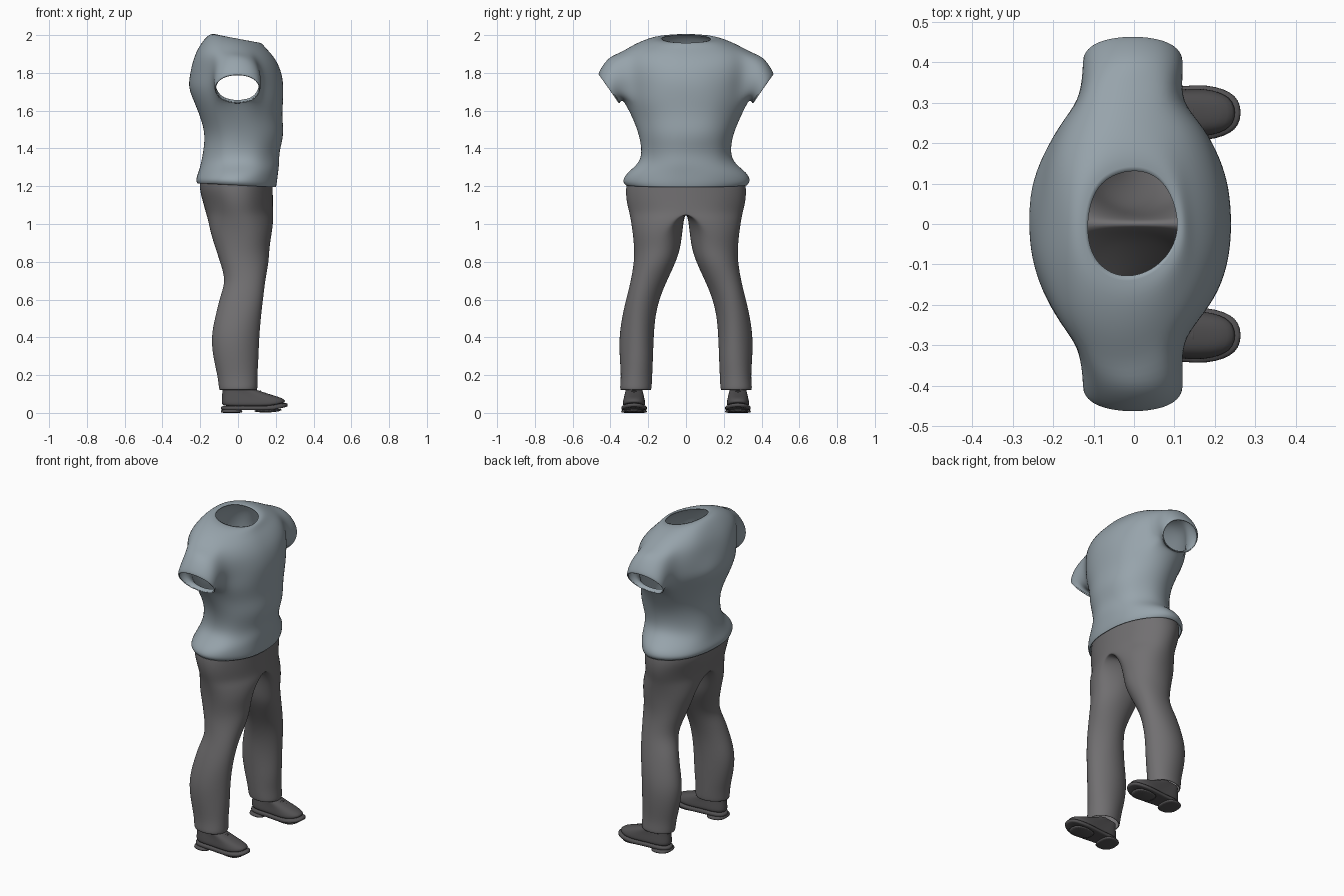
import bpy, bmesh, math
from mathutils import Vector, noise

cube = bpy.data.objects.get("Cube")
if cube:
    bpy.data.objects.remove(cube)


def material(name, rgb):
    m = bpy.data.materials.new(name)
    m.use_nodes = True
    m.diffuse_color = (*rgb, 1)
    m.node_tree.nodes["Principled BSDF"].inputs["Base Color"].default_value = (*rgb, 1)
    return m


SHIRT = material("blue grey cotton", (0.31, 0.37, 0.41))
TROUSER = material("grey cloth", (0.165, 0.16, 0.165))
LEATHER = material("dark grey leather", (0.085, 0.082, 0.085))


def finish(bm, name, mat, levels=2, mirror=False, thick=0.0):
    bmesh.ops.recalc_face_normals(bm, faces=bm.faces)
    mesh = bpy.data.meshes.new(name)
    bm.to_mesh(mesh)
    bm.free()
    mesh.materials.append(mat)
    ob = bpy.data.objects.new(name, mesh)
    bpy.context.collection.objects.link(ob)
    if mirror:
        mod = ob.modifiers.new("mirror", 'MIRROR')
        mod.use_axis = (False, True, False)
        mod.merge_threshold = 0.0005
    if levels:
        mod = ob.modifiers.new("smooth", 'SUBSURF')
        mod.levels = mod.render_levels = levels
    if thick:
        mod = ob.modifiers.new("cloth", 'SOLIDIFY')
        mod.thickness = thick
        mod.offset = -1
    mesh.shade_smooth()
    return ob


def bridge(bm, a, b):
    n = len(a)
    return [bm.faces.new((a[i], a[(i + 1) % n], b[(i + 1) % n], b[i])) for i in range(n)]


def crumple(bm, amount, scale):
    # soft cloth folds
    for v in bm.verts:
        if v.co.y > 0.001 or amount > 0.01:
            d = noise.noise_vector(v.co * scale) * amount
            v.co += Vector((d.x, d.y if abs(v.co.y) > 0.03 else 0, 0))


# Shirt: body rings (height, back, front, half width, forward drop)
BODY = [(1.205, -0.22, 0.205, 0.325, 0.05), (1.225, -0.228, 0.21, 0.345, 0.05),
        (1.27, -0.212, 0.215, 0.325, 0), (1.32, -0.195, 0.225, 0.255, 0),
        (1.38, -0.185, 0.225, 0.235, 0), (1.47, -0.178, 0.248, 0.25, 0),
        (1.56, -0.20, 0.235, 0.285, 0), (1.645, -0.235, 0.24, 0.325, 0),
        (1.72, -0.268, 0.245, 0.335, 0), (1.78, -0.26, 0.24, 0.345, 0),
        (1.845, -0.245, 0.22, 0.355, 0), (1.905, -0.225, 0.18, 0.35, 0.03),
        (1.95, -0.19, 0.145, 0.275, 0.12), (1.983, -0.15, 0.125, 0.18, 0.18),
        (1.98, -0.118, 0.108, 0.13, 0.2)]
SEG, FIRST, SPAN = 24, 7, 4
bm = bmesh.new()
rows = []
for z, back, front, half, drop in BODY:
    mid, a = (back + front) / 2, (front - back) / 2
    ring = []
    for i in range(SEG):
        t = math.tau * i / SEG
        x = mid + a * math.cos(t)
        ring.append(bm.verts.new((x, half * math.sin(t), z - drop * x)))
    rows.append(ring)
for r in range(len(rows) - 1):
    for i in range(SEG):
        hole = FIRST <= r < FIRST + SPAN and i % 12 in range(4, 8)
        if not hole:
            j = (i + 1) % SEG
            bm.faces.new((rows[r][i], rows[r][j], rows[r + 1][j], rows[r + 1][i]))
crumple(bm, 0.012, 6)

# Short sleeves grow from the arm openings: (y, z, half lean, half height, half depth)
SLEEVE = [(0.372, 1.772, 0.035, 0.12, 0.128), (0.405, 1.73, 0.05, 0.095, 0.128),
          (0.412, 1.715, 0.056, 0.078, 0.124), (0.405, 1.717, 0.054, 0.073, 0.118)]
path = [(c, 0) for c in range(4)] + [(4, r) for r in range(4)]
path += [(4 - c, 4 - r) for c, r in path]
for side in (1, -1):
    start = 4 if side > 0 else 16
    loop = [rows[FIRST + r][start + c] for c, r in path]
    for y, z, lean, high, deep in SLEEVE:
        ring = []
        for c, r in path:
            d = Vector(((2 - c) * side, r - 2)).normalized()
            ring.append(bm.verts.new((d.x * deep - 0.003, side * (y + lean * d.y), z + high * d.y)))
        bridge(bm, loop, ring)
        loop = ring
finish(bm, "shirt", SHIRT, thick=0.005)

# Trousers: (height, back, front, centre, inner, outer)
LEG = [(1.25, -0.20, 0.185, 0, 0, 0.315), (1.19, -0.208, 0.188, 0, 0, 0.325),
       (1.12, -0.188, 0.188, 0, 0, 0.318), (1.06, -0.172, 0.188, 0, 0, 0.303),
       (1.02, -0.158, 0.19, 0.07, 0.012, 0.295), (0.95, -0.142, 0.182, 0.13, 0.018, 0.284),
       (0.87, -0.12, 0.165, 0.15, 0.03, 0.274), (0.80, -0.10, 0.165, 0.165, 0.055, 0.276),
       (0.70, -0.068, 0.145, 0.20, 0.10, 0.298), (0.62, -0.09, 0.138, 0.23, 0.135, 0.318),
       (0.52, -0.12, 0.125, 0.25, 0.163, 0.338), (0.40, -0.145, 0.113, 0.26, 0.172, 0.353),
       (0.28, -0.13, 0.108, 0.26, 0.176, 0.35), (0.19, -0.112, 0.106, 0.262, 0.18, 0.345),
       (0.13, -0.105, 0.11, 0.265, 0.183, 0.35), (0.122, -0.10, 0.105, 0.265, 0.187, 0.345)]
bm = bmesh.new()
prev = None
for z, back, front, mid, inner, outer in LEG:
    ring = []
    for i in range(20):
        t = math.tau * i / 20
        s = math.sin(t)
        reach = outer - mid if s > 0 else mid - inner
        y = mid + reach * s
        ring.append(bm.verts.new(((back + front) / 2 + (front - back) / 2 * math.cos(t),
                                  0 if y < 1e-5 else y, z)))
    if prev:
        bridge(bm, prev, ring)
    prev = ring
# open the middle above the crotch so both halves join
flat = [f for f in bm.faces if all(v.co.y < 1e-4 for v in f.verts)]
bmesh.ops.delete(bm, geom=flat, context='FACES')
crumple(bm, 0.008, 7)
finish(bm, "trousers", TROUSER, mirror=True, thick=0.004)


# Shoes
def shoe_ring(bm, back, front, half, z, lift, waist=0.2):
    ring = []
    for i in range(20):
        t = math.tau * i / 20
        c, s = math.cos(t), math.sin(t)
        x = (back + front) / 2 + (front - back) / 2 * math.copysign(abs(c) ** 0.8, c)
        u = (x - back) / (front - back)
        w = half * (1 - waist * math.exp(-((u - 0.38) / 0.2) ** 2) - 0.12 * (1 - u))
        y = 0.275 + w * math.copysign(abs(s) ** 0.75, s)
        ring.append(bm.verts.new((x, y, z + lift * max(0, u - 0.7) ** 2)))
    return ring


def shoe_part(name, rings, waist=0.2, levels=1):
    bm = bmesh.new()
    loops = [shoe_ring(bm, *r, waist) for r in rings]
    for a, b in zip(loops, loops[1:]):
        bridge(bm, a, b)
    bm.faces.new(loops[0])
    bm.faces.new(loops[-1])
    return finish(bm, name, LEATHER, levels, mirror=True)


shoe_part("shoe_uppers", [(-0.083, 0.25, 0.066, 0.03, 0.2), (-0.088, 0.255, 0.068, 0.05, 0.15),
                          (-0.088, 0.238, 0.064, 0.07, 0.1), (-0.086, 0.19, 0.058, 0.092, 0),
                          (-0.084, 0.125, 0.052, 0.113, 0), (-0.084, 0.075, 0.05, 0.13, 0),
                          (-0.082, 0.055, 0.046, 0.143, 0), (-0.07, 0.04, 0.036, 0.143, 0),
                          (-0.065, 0.035, 0.032, 0.125, 0)])
shoe_part("shoe_soles", [(-0.088, 0.258, 0.072, 0.013, 0.2), (-0.092, 0.266, 0.077, 0.016, 0.2),
                         (-0.092, 0.266, 0.077, 0.034, 0.2), (-0.088, 0.26, 0.072, 0.037, 0.2)])
shoe_part("shoe_heels", [(-0.089, 0.02, 0.07, 0.0, 0), (-0.092, 0.024, 0.074, 0.003, 0),
                         (-0.092, 0.024, 0.074, 0.022, 0)], waist=0)
# forefoot tread reaches the ground
shoe_part("shoe_treads", [(0.09, 0.225, 0.06, 0.0, 0.05), (0.07, 0.25, 0.07, 0.018, 0.1)], waist=0)

# Laces lie across the instep
bm = bmesh.new()
for k in range(4):
    x = 0.065 + 0.026 * k
    loops = []
    for j in range(7):
        u = j / 3 - 1
        c = Vector((x, 0.275 + 0.036 * u, 0.136 - 0.011 * k - 0.016 * u * u))
        loops.append([bm.verts.new(c + Vector((0.006 * math.cos(a), 0, 0.005 * math.sin(a))))
                      for a in (i * math.tau / 6 for i in range(6))])
    for a, b in zip(loops, loops[1:]):
        bridge(bm, a, b)
    bm.faces.new(loops[0])
    bm.faces.new(loops[-1])
finish(bm, "shoe_laces", LEATHER, 0, mirror=True)
